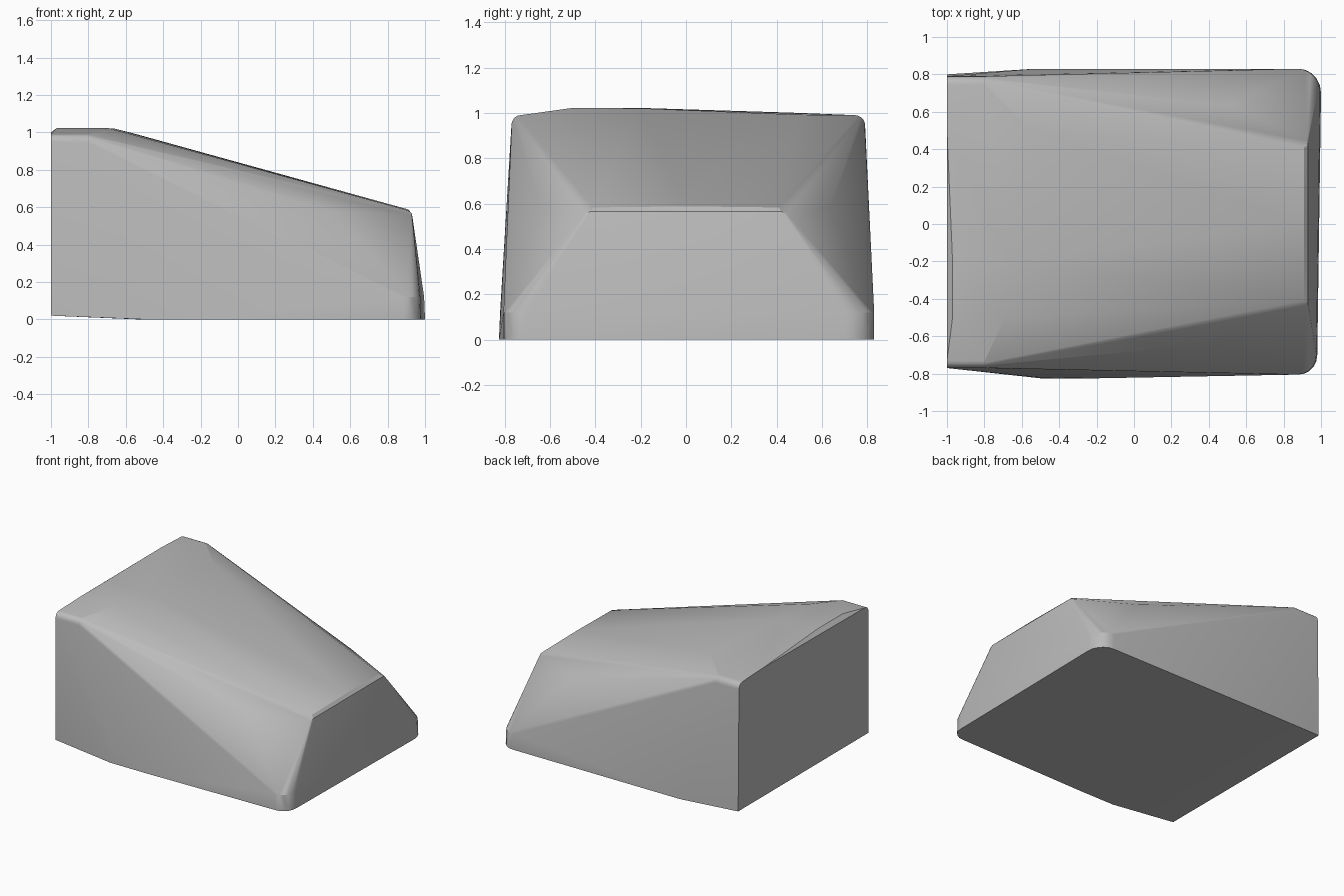
import bpy, bmesh
from math import sin, cos, pi, radians

cube = bpy.data.objects.get("Cube")
if cube:
    bpy.data.objects.remove(cube, do_unlink=True)

grey = bpy.data.materials.new("stone grey")
grey.use_nodes = True
colour = (0.5, 0.5, 0.5, 1)
grey.diffuse_color = colour
grey.node_tree.nodes["Principled BSDF"].inputs["Base Color"].default_value = colour


def arc(cu, cv, ru, rv, steps=5):
    """Quarter arc around (cu, cv); signed radii choose the quadrant."""
    return [(cu + ru * cos(pi / 2 * i / steps), cv + rv * sin(pi / 2 * i / steps))
            for i in range(steps + 1)]


points = []

# Rounded upright corners of the low nose
for z, inset in ((0, 0), (0.12, 0.005)):
    points += [(x - inset, y, z) for x, y in arc(0.88, -0.70, 0.10, -0.105)]
    points += [(x - inset, y, z) for x, y in arc(0.88, 0.70, 0.12, 0.13)]
# Small shoulders rounding over the nose corners
points += [(0.90, -0.775, 0.145), (0.95, -0.72, 0.15),
           (0.90, 0.80, 0.145), (0.96, 0.72, 0.15)]

# Foot of both flanks, lifted slightly at the tail
points += [(-1, -0.77, 0.02), (-0.5, -0.825, 0), (-0.2, -0.825, 0), (-0.5, -0.82, 0.12),
           (-1, 0.80, 0.02), (-0.53, 0.83, 0), (-0.53, 0.825, 0.12)]

# Rounded upper edges of the tall tail
for x in (-1, -0.8):
    points += [(x, y, z) for y, z in arc(-0.73, 0.945, -0.04, 0.045)]
    points += [(x, y, z) for y, z in arc(0.745, 0.945, 0.045, 0.045)]

# Roof crest and slope break
points += [(-0.97, -0.5, 1.022), (-0.69, -0.5, 1.022), (-0.97, -0.2, 1.022),
           (-0.66, -0.2, 1.02), (-1, 0.5, 1.0), (-0.55, 0.5, 0.992)]

# Softened nose ridge and chamfer knuckles, one pair per side
for s in (-1, 1):
    points += [(0.91, s * 0.41, 0.583), (0.93, s * 0.42, 0.565),
               (0.925, s * 0.445, 0.555), (0.51, s * 0.635, 0.58)]
points.append((0.91, 0, 0.588))

# Solid body stretched over the points
bm = bmesh.new()
for p in points:
    bm.verts.new(p)
hull = bmesh.ops.convex_hull(bm, input=bm.verts)
loose = {g for g in hull["geom_interior"] + hull["geom_unused"]
         if isinstance(g, bmesh.types.BMVert)}
bmesh.ops.delete(bm, geom=list(loose), context="VERTS")
bmesh.ops.dissolve_limit(bm, angle_limit=radians(0.5), verts=bm.verts, edges=bm.edges)
bmesh.ops.recalc_face_normals(bm, faces=bm.faces)
mesh = bpy.data.meshes.new("rock_block")
bm.to_mesh(mesh)
bm.free()
mesh.materials.append(grey)
body = bpy.data.objects.new("rock_block", mesh)
bpy.context.collection.objects.link(body)

# Soft facets, crisp main edges
bpy.ops.object.select_all(action="DESELECT")
body.select_set(True)
bpy.context.view_layer.objects.active = body
bpy.ops.object.shade_smooth_by_angle(angle=radians(25))
